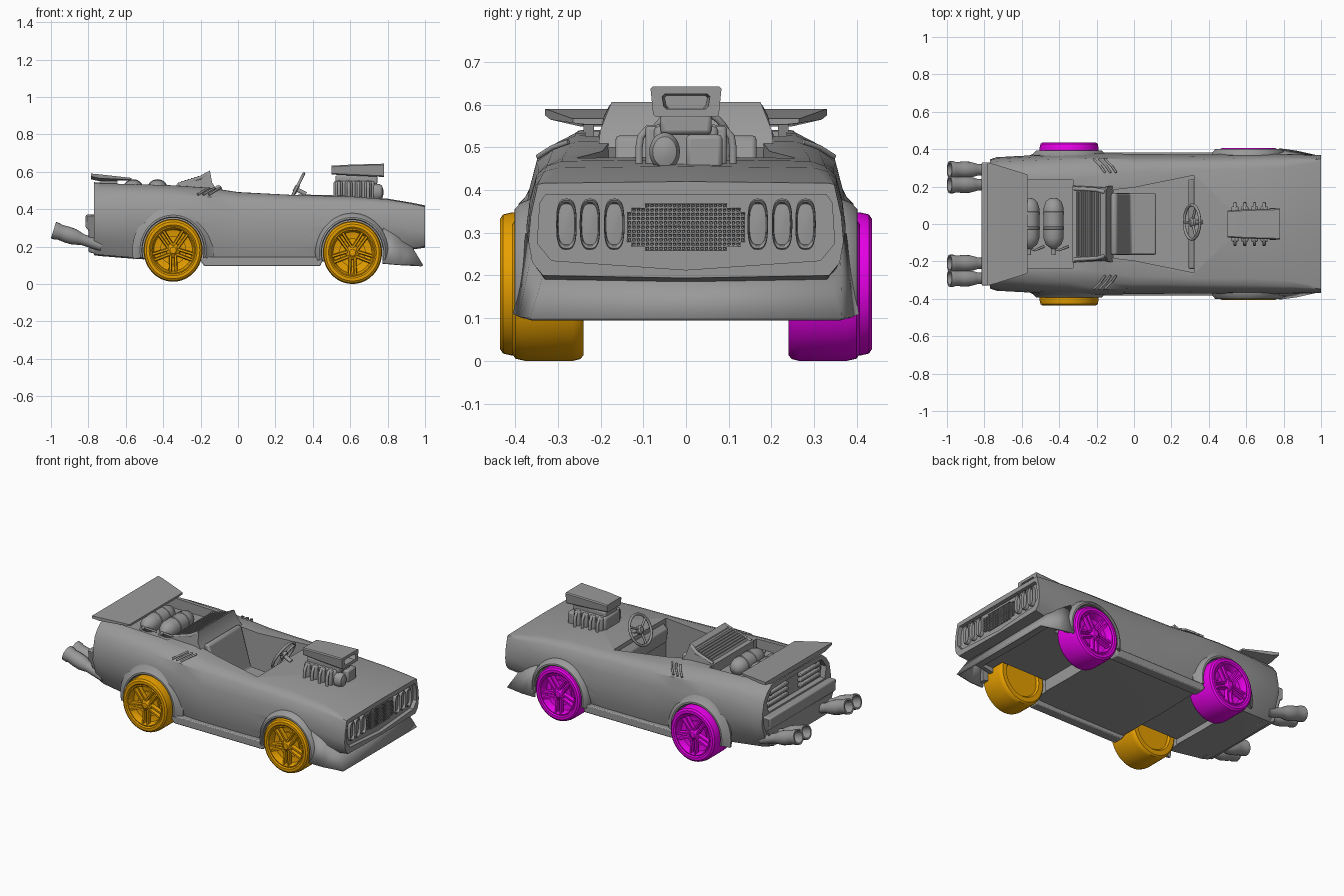
import bpy, bmesh, math
from mathutils import Matrix, Vector

if "Cube" in bpy.data.objects:
    bpy.data.objects.remove(bpy.data.objects["Cube"])

R, T = Matrix.Rotation, Matrix.Translation
TO_Y = R(-math.pi / 2, 4, 'X')
TO_X = R(math.pi / 2, 4, 'Y')


def material(name, col):
    m = bpy.data.materials.new(name)
    m.diffuse_color = col
    m.use_nodes = True
    m.node_tree.nodes["Principled BSDF"].inputs["Base Color"].default_value = m.diffuse_color
    return m


GREY = material('grey', (.32, .32, .32, 1))


def make(name, verts, faces, mat=None):
    bm = bmesh.new()
    vs = [bm.verts.new(v) for v in verts]
    for f in faces:
        bm.faces.new([vs[i] for i in f])
    bmesh.ops.recalc_face_normals(bm, faces=bm.faces)
    me = bpy.data.meshes.new(name)
    bm.to_mesh(me)
    bm.free()
    ob = bpy.data.objects.new(name, me)
    bpy.context.collection.objects.link(ob)
    me.materials.append(mat or GREY)
    return ob


def loft(name, rings, caps=True, closed=True, mat=None):
    n, m = len(rings[0]), len(rings)
    faces = [(i*n+j, i*n+(j+1) % n, (i+1)*n+(j+1) % n, (i+1)*n+j)
             for i in range(m-1) for j in range(n if closed else n-1)]
    if caps:
        faces += [tuple(range(n)), tuple(range((m-1)*n, m*n))]
    return make(name, [v for r in rings for v in r], faces, mat)


def prism(name, pts, plane, lo, hi, bevel=0, fn=None):
    put = {'xz': lambda a, b, c: (a, c, b), 'yz': lambda a, b, c: (c, a, b),
           'xy': lambda a, b, c: (a, b, c)}[plane]
    rings = [[put(a, b, c) for a, b in pts] for c in (lo, hi)]
    if fn:
        rings = [[fn(*p) for p in r] for r in rings]
    ob = loft(name, rings)
    if bevel:
        m = ob.modifiers.new('bevel', 'BEVEL')
        m.width, m.segments = bevel, 2
    return ob


def box(name, x0, x1, y0, y1, z0, z1, bevel=0):
    return prism(name, [(x0, y0), (x1, y0), (x1, y1), (x0, y1)], 'xy', z0, z1, bevel)


def sym(pts):
    return pts + [(-a, b) for a, b in reversed(pts) if abs(a) > 1e-6]


# revolve (radius, height) points around local z, then place with M
def lathe(name, prof, M, seg=32, mat=None, arc=None, power=1):
    a0, a1 = arc or (0, 2*math.pi)
    k = seg + 1 if arc else seg
    sp = lambda v: math.copysign(abs(v)**power, v)
    rings = [[M @ Vector((r*sp(math.cos(a)), r*sp(math.sin(a)), h)) for r, h in prof]
             for a in (a0 + (a1-a0)*i/seg for i in range(k))]
    if arc:
        return loft(name, rings, mat=mat)
    n = len(prof)
    faces = [(i*n+j, i*n+j+1, ((i+1) % k)*n+j+1, ((i+1) % k)*n+j)
             for i in range(k) for j in range(n-1)]
    faces += [tuple(i*n for i in range(k)), tuple(i*n+n-1 for i in range(k))]
    return make(name, [v for r in rings for v in r], faces, mat)


def tube(name, pts, r):
    cu = bpy.data.curves.new(name, 'CURVE')
    cu.dimensions, cu.bevel_depth, cu.bevel_resolution, cu.use_fill_caps = '3D', r, 3, True
    sp = cu.splines.new('POLY')
    sp.points.add(len(pts)-1)
    for p, c in zip(sp.points, pts):
        p.co = (*c, 1)
    cu.materials.append(GREY)
    ob = bpy.data.objects.new(name, cu)
    bpy.context.collection.objects.link(ob)


# body shell: sections of x, bottom z/width, belt, shoulder and deck (width, z)
S = [(-.77, .16, .27, .345, .32, .325, .46, .25, .54), (-.735, .155, .28, .357, .32, .333, .465, .25, .538),
     (-.55, .14, .30, .367, .33, .34, .475, .26, .533),
     (-.35, .13, .32, .375, .34, .348, .475, .26, .527), (-.15, .12, .34, .378, .33, .35, .465, .26, .513),
     (0, .12, .35, .374, .30, .345, .45, .28, .49), (.3, .12, .35, .372, .30, .345, .44, .29, .475),
     (.6, .13, .34, .374, .32, .35, .435, .29, .468), (.8, .17, .33, .374, .31, .352, .425, .30, .452),
     (.93, .19, .33, .371, .29, .352, .41, .32, .43), (1, .20, .335, .369, .28, .35, .40, .333, .416)]
rings = []
for x, zb, wb, wm, zm, ws, zs, wd, zd in S:
    half = [(0, zb-.006), (wb, zb), ((wb+wm)/2+.008, (zb+zm)/2-.01), (wm, zm), ((wm+ws)/2+.004, (zm+zs)/2),
            (ws, zs), ((ws+wd)/2+.006, (zs+zd)/2+.005), (wd, zd), (0, zd+.004)]
    full = half + [(-y, z) for y, z in reversed(half[1:-1])]
    rings.append([(x, y, z) for y, z in full])
body = loft('body', rings)

WHEELS = [(-.347, .18, .436), (.612, .168, .407)]
SQ = Matrix.Diagonal((.94, 1, 1, 1))
# cutters: wheel wells, cockpit, rear deck tray, nose and tail recesses
cutters = [lathe('well_cutter', [(.174, 0), (.174, .4)], T((x, s*.225, z)) @ SQ @ R(0 if s > 0 else math.pi, 4, 'Z') @ TO_Y, 48)
           for x, z, _ in WHEELS for s in (1, -1)]
cutters += [box('axle_cutter', -.50, -.19, -.31, .31, 0, .17), box('front_cutter', .46, .85, -.305, .305, 0, .195),
            prism('cockpit_cutter', [(-.13, -.18), (0, -.195), (.32, -.26), (.32, .26), (0, .195), (-.13, .18)], 'xy', .22, .7),
            box('tray_cutter', -.71, -.325, -.235, .235, .47, .7),
            prism('nose_cutter', sym([(0, .213), (.315, .235), (.348, .275), (.342, .37), (.328, .39), (0, .39)]), 'yz', .975, 1.1),
            prism('tail_cutter', sym([(0, .38), (.28, .38), (.295, .45), (.25, .51), (0, .515)]), 'yz', -.9, -.735)]
bpy.context.view_layer.objects.active = body
for c in cutters:
    c.hide_render = True
    m = body.modifiers.new('cut', 'BOOLEAN')
    m.operation, m.object, m.solver = 'DIFFERENCE', c, 'EXACT'
    bpy.ops.object.modifier_apply(modifier=m.name)
    bpy.data.objects.remove(c)

# wheels and flared arches
mats = {-1: material('orange', (.79, .347, .0, 1)), 1: material('magenta', (.82, .0, .82, 1))}
for s in (1, -1):
    for (x, z, yo), end, fl, fr in zip(WHEELS, ('rear', 'front'), (.393, .402), (.232, .212)):
        M = T((x, 0, z)) @ Matrix.Diagonal((.94, s, 1, 1)) @ TO_Y
        yi, mt = .24, mats[s]
        lathe(end + '_tyre', [(.115, yi+.012), (.125, yi), (.155, yi), (.164, yi+.008), (.168, yi+.025), (.168, yo-.03),
              (.163, yo-.008), (.152, yo), (.136, yo), (.128, yo-.006), (.122, yo-.004), (.116, yo-.012), (.11, yo-.045), (.09, yo-.05)], M, 48, mt)
        lathe(end + '_hub', [(.042, yo-.05), (.038, yo-.02), (.024, yo-.012), (.018, yo-.006), (.008, yo-.005)], M, 20, mt)
        lathe(end + '_brake_disc', [(.075, yo-.05), (.075, yo-.038), (.04, yo-.038)], M, 32, mt)
        for i in range(5):
            for d in (-1, 1):
                a = math.radians(90 + 72*i)
                p, q = a + d*.5, a + d*.14
                e0 = Vector((.028*math.cos(p), .028*math.sin(p)))
                e1 = Vector((.118*math.cos(q), .118*math.sin(q)))
                n = (e1-e0).normalized().orthogonal()
                loft(end + '_spoke', [[M @ Vector((*(e + n*w*k), h)) for k, h in ((-1, b), (1, b), (.6, t), (-.6, t))]
                     for e, w, b, t in ((e0, .009, yo-.035, yo-.014), (e1, .009, yo-.03, yo-.007))], mat=mt)
            a = math.radians(54 + 72*i)
            lathe(end + '_lug', [(.004, yo-.03), (.004, yo-.012)], M @ T((.022*math.cos(a), .022*math.sin(a), 0)), 6, mt)
        lathe(end + '_arch_flare', [(.174, .35), (.174, fl-.005), (.179, fl), (.188, fl-.001), (.203, fl-.016), (fr, .362), (fr, .35)],
              M, 40, arc=(math.radians(168), math.radians(372)))
    # side sill
    prism('side_sill', [(-.20, .125), (-.18, .095), (.44, .095), (.455, .135), (.43, .145), (-.18, .145)], 'xz', s*.32, s*.382, .006)
    # body side vents
    for i in range(3):
        x = -.215 + .03*i
        tube('side_vent', [(x, s*.347, .478), (x+.035, s*.312, .500), (x+.06, s*.275, .513)], .006)

# chin spoiler
top = [(.775, .375, .30), (.86, .362, .25), (.93, .335, .20)]
low = [(.775, .405, .11), (.87, .392, .103), (.99, .365, .10)]
chin = loft('chin_spoiler', [r + [(x, -y, z) for x, y, z in reversed(r)] for r in (top, low)], caps=False, closed=False)
m = chin.modifiers.new('thickness', 'SOLIDIFY')
m.thickness = .012

# headlights
for y in (.28, .225, .168):
    for s in (1, -1):
        M = T((.965, s*y, .32)) @ Matrix.Diagonal((1, .024, .06, 1)) @ TO_X
        lathe('headlight', [(1, 0), (1, .025), (.94, .03), (.85, .026), (.8, .016), (.4, .018), (.1, .019)], M, 32, power=.7)

# mesh grille
bm = bmesh.new()
bmesh.ops.create_grid(bm, x_segments=26, y_segments=11, size=1,
                      matrix=T((.984, 0, .313)) @ Matrix.Diagonal((1, .138, .055, 1)) @ R(math.pi/2, 4, 'Z') @ R(math.pi/2, 4, 'X'))
bmesh.ops.delete(bm, geom=[v for v in bm.verts if abs(v.co.y)/.138 + abs(v.co.z-.313)/.055 > 1.75], context='VERTS')
me = bpy.data.meshes.new('grille')
bm.to_mesh(me)
bm.free()
me.materials.append(GREY)
grille = bpy.data.objects.new('grille', me)
bpy.context.collection.objects.link(grille)
grille.modifiers.new('wires', 'WIREFRAME').thickness = .006

# tail: bumper and light bars
prism('rear_bumper', [(-.72, .15), (-.80, .17), (-.80, .29), (-.815, .30), (-.815, .37), (-.72, .37)], 'xz', -1, 1, .008,
      fn=lambda x, y, z: (x, y*min(.33, .265 + (z-.15)*.44), z))
for s in (1, -1):
    for i in range(3):
        box('tail_light', -.757, -.73, s*.16-.1, s*.16+.1, .40+.033*i, .422+.033*i, .005)
    # twin exhausts
    for y in (.21, .29):
        M = T((-.785, s*y, .222)) @ R(math.radians(-72), 4, 'Y')
        lathe('exhaust_pipe', [(.028, -.06), (.03, .05), (.036, .07), (.043, .10), (.044, .14), (.041, .175), (.046, .19), (.046, .212), (.036, .212), (.034, .13)], M, 20)
    # spoiler post
    prism('spoiler_post', [(-.75, .46), (-.67, .46), (-.64, .562), (-.73, .572)], 'xz', s*.215, s*.24)

# rear wing, wider at its trailing edge, with upright tips
wing = [(-.785, .33, .59, .575), (-.74, .318, .586, .565), (-.57, .265, .567, .557)]
loft('rear_spoiler', [[(x, w, hi), (x, -w, hi), (x, -w, lo), (x, -w*.78, lo-.016), (x, w*.78, lo-.016), (x, w, lo)]
                      for x, w, hi, lo in wing[:2]] +
     [[(x, w, hi), (x, -w, hi), (x, -w, lo), (x, -w*.9, lo-.003), (x, w*.9, lo-.003), (x, w, lo)] for x, w, hi, lo in wing[2:]])

# gas tanks
for x in (-.56, -.43):
    prof = [(.01, -.165), (.01, -.135), (.022, -.125), (.042, -.11), (.054, -.075), (.054, -.03), (.057, -.028), (.057, -.016), (.054, -.014),
            (.054, .05), (.057, .052), (.057, .064), (.054, .066), (.054, .085), (.042, .12), (.022, .136), (.004, .14)]
    lathe('gas_tank', prof, T((x, 0, .503)) @ TO_Y, 28)
    tube('tank_hose', [(x, -.13, .50), (x+.03, -.14, .505), (x+.08, -.12, .49)], .006)

# roof hoop with louvred back
prism('roof_hoop', [(-.33, .45), (-.33, .53), (-.2, .57), (-.15, .606), (-.138, .54), (-.11, .50), (-.13, .45)], 'xz', -1, 1,
      fn=lambda x, y, z: (x, y*(.205 - max(0, z-.53)*.4), z))
for i in range(9):
    x, z = -.31 + .0175*i, .537 + .0055*i
    prism('louvre', [(x, z-.004), (x+.016, z), (x+.013, z+.013), (x+.008, z+.013)], 'xz', -.175, .175)
for s in (1, -1):
    tube('louvre_rail', [(-.32, s*.19, .53), (-.2, s*.183, .567), (-.155, s*.17, .593)], .011)

# cockpit: bench, dash, steering wheel
prism('bench_seat', [(-.13, .22), (.11, .22), (.12, .28), (-.02, .29), (-.09, .525), (-.115, .53), (-.13, .50)], 'xz', -.165, .165, .01)
prism('dashboard', [(.33, .32), (.30, .34), (.29, .42), (.33, .46)], 'xz', -.24, .24, .008)
W = T((.31, .01, .507)) @ R(math.radians(-63), 4, 'Y')
circ = [W @ Vector((.092*math.cos(math.tau*i/32), .092*math.sin(math.tau*i/32), 0)) for i in range(33)]
tube('steering_wheel', circ, .008)
lathe('steering_hub', [(.026, -.012), (.026, .004), (.015, .012)], W, 16)
for a in (180, 300, 420):
    a = math.radians(a)
    tube('steering_spoke', [W @ Vector((0, 0, 0)), W @ Vector((.09*math.cos(a), .09*math.sin(a), 0))], .007)
tube('steering_column', [W @ Vector((0, 0, 0)), W @ Vector((0, 0, -.06))], .012)

# exposed engine with blower scoop
box('engine_block', .51, .73, -.075, .075, .44, .55, .012)
box('blower', .52, .745, -.06, .06, .53, .58, .01)
box('pulley_cover', .72, .765, .0, .085, .45, .53, .01)
lathe('pulley', [(.036, 0), (.036, .03), (.028, .045), (.01, .052)], T((.725, -.05, .49)) @ Matrix.Diagonal((1, 1, 1.25, 1)) @ TO_X, 24)
for i in range(4):
    for s in (1, -1):
        x = .54 + .052*i
        tube('header_pipe', [(x, s*.06, .545), (x, s*.09, .543), (x, s*.106, .525), (x, s*.11, .50), (x, s*.11, .45)], .009)
        box('engine_rib', x-.019, x+.019, s*.08-.015, s*.08+.015, .45, .55, .008)
rings = []
for x, w, lo, hi in ((.50, .072, .585, .632), (.60, .078, .58, .638), (.78, .083, .572, .643), (.78, .056, .59, .625), (.70, .05, .592, .622)):
    c = .006
    rings.append([(x, y, z) for y, z in sym([(0, lo), (w*.93-c, lo), (w*.93, lo+c), (w, hi-c), (w-c, hi), (0, hi)])])
loft('air_scoop', rings)

# smooth shading with sharp edges kept
for ob in bpy.context.scene.objects:
    ob.select_set(ob.type == 'MESH')
bpy.context.view_layer.objects.active = body
bpy.ops.object.shade_smooth_by_angle(angle=math.radians(35))
